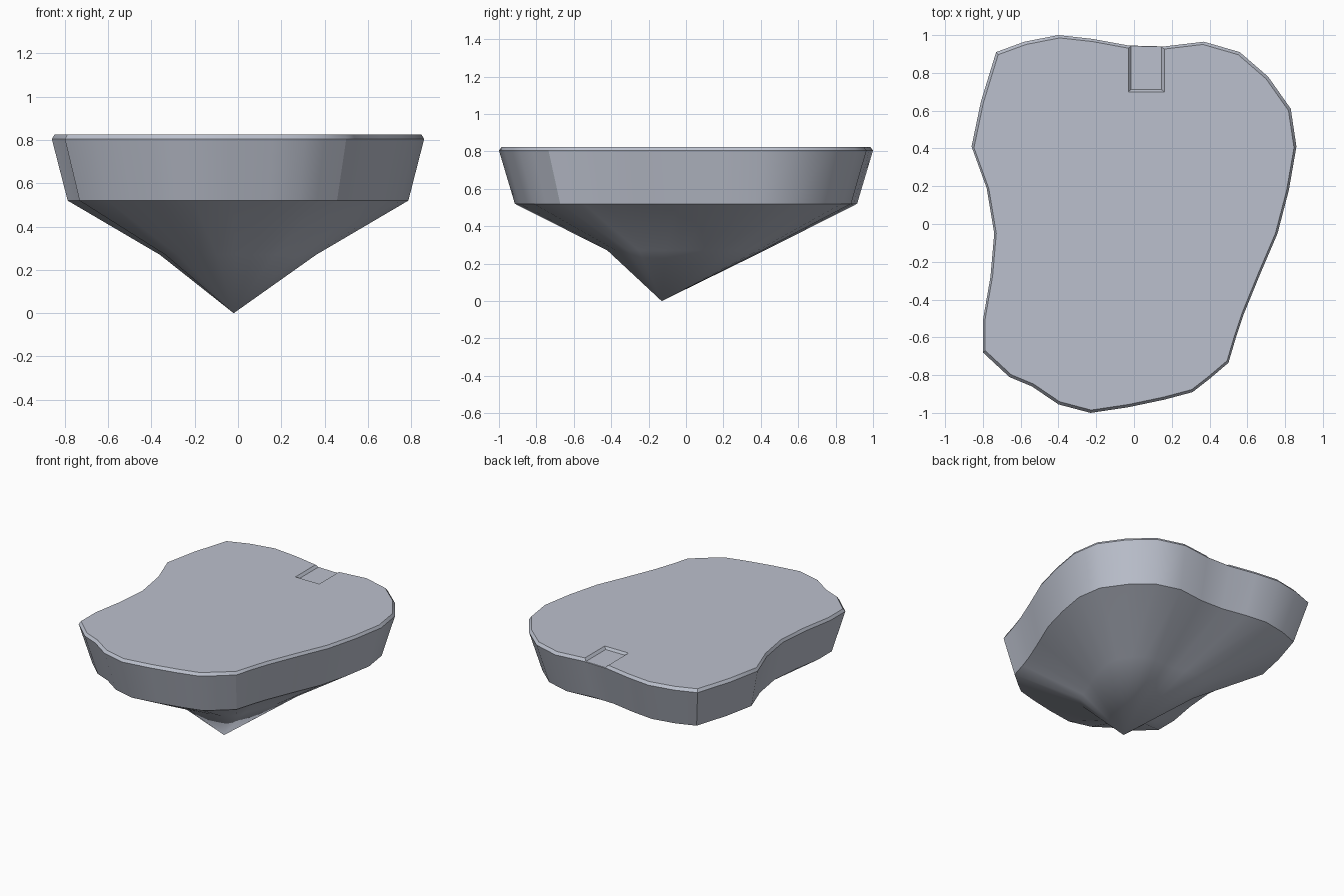
import bpy, bmesh, math

if "Cube" in bpy.data.objects:
    bpy.data.objects.remove(bpy.data.objects["Cube"])

# one flat colour
stone = bpy.data.materials.new("pale blue grey")
stone.diffuse_color = (0.50, 0.53, 0.61, 1)
stone.use_nodes = True
stone.node_tree.nodes["Principled BSDF"].inputs["Base Color"].default_value = stone.diffuse_color

# plan outline of the island, at its widest level
OUTLINE = [(-0.40, 1.0), (-0.22, 0.98), (-0.03, 0.945), (0.16, 0.94), (0.37, 0.965),
           (0.56, 0.91), (0.71, 0.78), (0.83, 0.61), (0.86, 0.41), (0.82, 0.18),
           (0.76, -0.05), (0.67, -0.26), (0.58, -0.48), (0.54, -0.60), (0.50, -0.735),
           (0.40, -0.82), (0.31, -0.89), (0.16, -0.93), (-0.03, -0.97), (-0.23, -1.0),
           (-0.40, -0.955), (-0.54, -0.86), (-0.66, -0.81), (-0.80, -0.68), (-0.80, -0.51),
           (-0.76, -0.28), (-0.74, -0.05), (-0.78, 0.19), (-0.86, 0.41), (-0.81, 0.65),
           (-0.73, 0.91), (-0.58, 0.965)]
# (scale of outline, height) from the top down, ending in a point
LEVELS = [(0.985, 0.825), (1.0, 0.805), (0.915, 0.52), (0.42, 0.27)]
TIP = (-0.02, -0.13, 0.0)


def finish(bm, name):
    bmesh.ops.recalc_face_normals(bm, faces=bm.faces[:])
    mesh = bpy.data.meshes.new(name)
    bm.to_mesh(mesh)
    bm.free()
    mesh.materials.append(stone)
    ob = bpy.data.objects.new(name, mesh)
    bpy.context.collection.objects.link(ob)
    return ob


# island body: stacked rings, flat top, pointed underside
bm = bmesh.new()
rings = [[bm.verts.new((x * s, y * s, z)) for x, y in OUTLINE] for s, z in LEVELS]
n = len(OUTLINE)
bm.faces.new(rings[0])
for a, b in zip(rings, rings[1:]):
    for i in range(n):
        j = (i + 1) % n
        bm.faces.new((a[i], a[j], b[j], b[i]))
tip = bm.verts.new(TIP)
for i in range(n):
    bm.faces.new((rings[-1][i], rings[-1][(i + 1) % n], tip))
island = finish(bm, "island")

# shallow notch with sloping walls at the back edge
bm = bmesh.new()
cut = []
for z, grow in ((0.808, 0.0), (0.842, 0.034)):
    x0, x1, y0 = -0.015 - grow * 0.9, 0.145 + grow * 0.9, 0.712 - grow * 0.7
    cut.append([bm.verts.new((x, y, z)) for x, y in
                ((x0, y0), (x1, y0), (x1, 1.1), (x0, 1.1))])
bm.faces.new(cut[0])
bm.faces.new(cut[1])
for i in range(4):
    j = (i + 1) % 4
    bm.faces.new((cut[0][i], cut[0][j], cut[1][j], cut[1][i]))
cutter = finish(bm, "notch_cutter")
cutter.hide_render = True

bpy.context.view_layer.objects.active = island
island.select_set(True)
mod = island.modifiers.new("notch", "BOOLEAN")
mod.operation = 'DIFFERENCE'
mod.solver = 'EXACT'
mod.object = cutter
bpy.ops.object.modifier_apply(modifier=mod.name)
bpy.data.objects.remove(cutter)

# smooth sides, crisp rim
bpy.ops.object.shade_smooth_by_angle(angle=math.radians(30))
